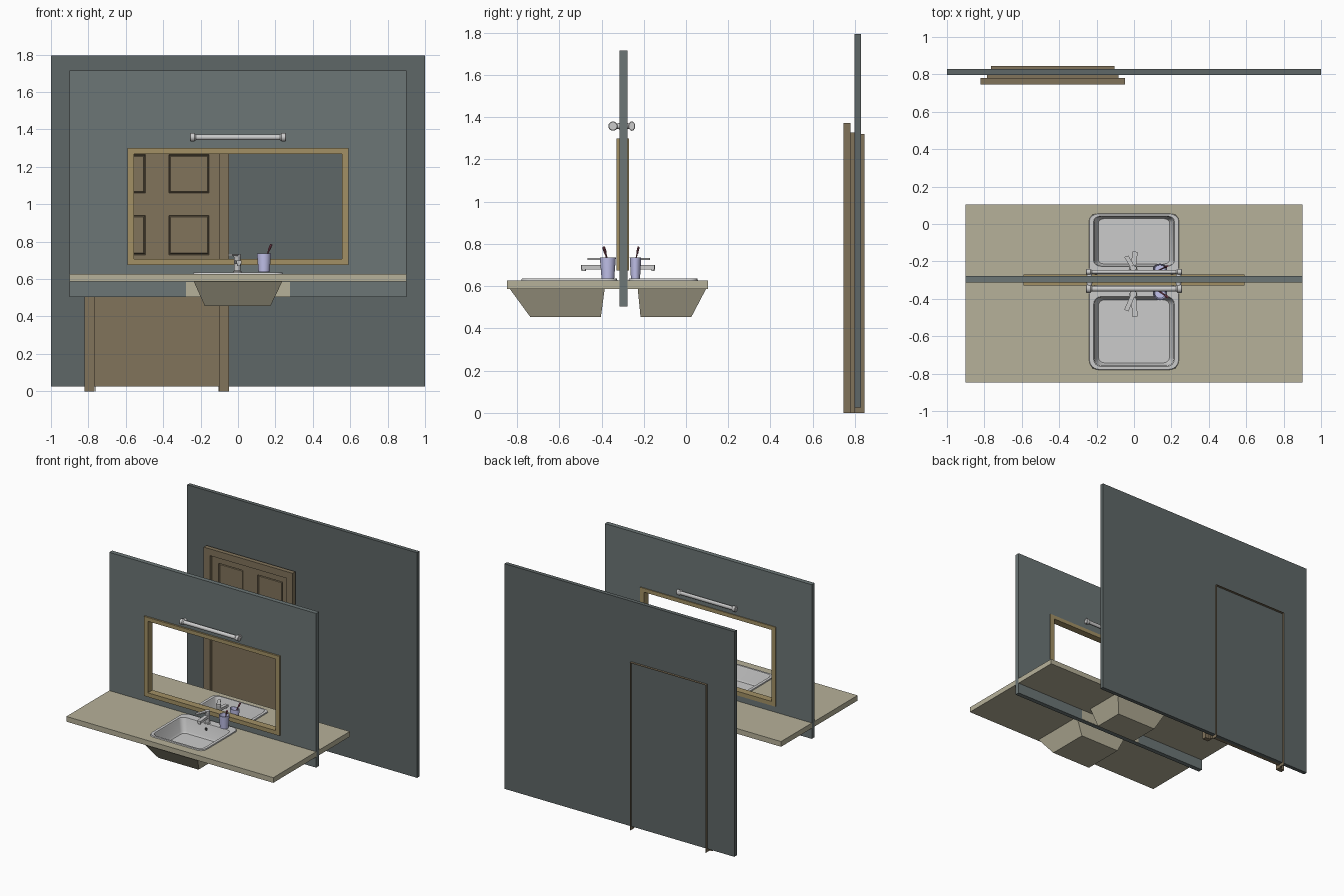
import bpy, bmesh, math
from mathutils import Matrix, Vector

if "Cube" in bpy.data.objects:
    bpy.data.objects.remove(bpy.data.objects["Cube"])

MIRROR_Y, SQUASH = -0.294, 0.72      # reflected half is flattened in depth


def mat(name, r, g, b):
    m = bpy.data.materials.new(name)
    m.diffuse_color = (r, g, b, 1)
    m.use_nodes = True
    m.node_tree.nodes["Principled BSDF"].inputs["Base Color"].default_value = m.diffuse_color
    return m


WALL = mat("slate_paint", 0.15, 0.182, 0.182)
BACK = mat("dark_slate_paint", 0.113, 0.135, 0.135)
WOOD = mat("door_wood", 0.22, 0.172, 0.105)
GOLD = mat("frame_wood", 0.36, 0.28, 0.13)
STONE = mat("counter_stone", 0.47, 0.44, 0.32)
STEEL = mat("steel", 0.72, 0.72, 0.73)
LILAC = mat("cup_plastic", 0.55, 0.55, 0.85)
RED = mat("brush_red", 0.35, 0.1, 0.15)
DARK = mat("dark", 0.03, 0.03, 0.03)


def finish(name, bm, material, smooth=False):
    bmesh.ops.recalc_face_normals(bm, faces=bm.faces)
    me = bpy.data.meshes.new(name)
    bm.to_mesh(me)
    bm.free()
    me.materials.append(material)
    ob = bpy.data.objects.new(name, me)
    bpy.context.collection.objects.link(ob)
    if smooth:
        bpy.ops.object.select_all(action='DESELECT')
        bpy.context.view_layer.objects.active = ob
        ob.select_set(True)
        bpy.ops.object.shade_smooth_by_angle(angle=math.radians(35))
    return ob


def loft(name, loops, material, cap0=True, cap1=True, smooth=False):
    """Skin a list of equally long closed loops."""
    bm = bmesh.new()
    rows = [[bm.verts.new(p) for p in l] for l in loops]
    n = len(rows[0])
    for a, b in zip(rows, rows[1:]):
        for i in range(n):
            bm.faces.new((a[i], a[(i + 1) % n], b[(i + 1) % n], b[i]))
    if cap0:
        bm.faces.new(rows[0])
    if cap1:
        bm.faces.new(rows[-1])
    return finish(name, bm, material, smooth)


def prism(name, xz, y0, y1, material):
    return loft(name, [[(x, y, z) for x, z in xz] for y in (y0, y1)], material)


def box(name, x0, x1, y0, y1, z0, z1, material):
    return prism(name, rect(x0, x1, z0, z1), y0, y1, material)


def rect(x0, x1, z0, z1):
    return [(x0, z0), (x1, z0), (x1, z1), (x0, z1)]


def ring(name, outer, inner, a, b, material, place):
    """Flat plate with a hole: outer/inner outlines extruded from a to b."""
    loops = [[place(u, v, d) for u, v in o]
             for o, d in ((outer, a), (outer, b), (inner, b), (inner, a), (outer, a))]
    ob = loft(name, loops, material, False, False)
    bm = bmesh.new()
    bm.from_mesh(ob.data)
    bmesh.ops.remove_doubles(bm, verts=bm.verts, dist=1e-5)
    bmesh.ops.recalc_face_normals(bm, faces=bm.faces)
    bm.to_mesh(ob.data)
    bm.free()
    return ob


def lathe(name, start, axis, profile, material, n=20):
    """Turned part: profile is (radius, distance) along axis."""
    q = Vector(axis).to_track_quat('Z', 'Y')
    loops = [[Vector(start) + q @ Vector((r * math.cos(k * math.tau / n),
              r * math.sin(k * math.tau / n), d)) for k in range(n)] for r, d in profile]
    return loft(name, loops, material, smooth=True)


def round_rect(x, y0, y1, r, z, n=5):
    pts = []
    for k, (cx, cy) in enumerate(((x - r, y1 - r), (r - x, y1 - r), (r - x, y0 + r), (x - r, y0 + r))):
        for i in range(n):
            a = (k + i / (n - 1)) * math.pi / 2
            pts.append((cx + r * math.cos(a), cy + r * math.sin(a), z))
    return pts


def arch(name, x0, x1, top, t, y0, y1):
    """Door surround standing on the floor."""
    prism(name, [(x0, 0), (x0, top), (x1, top), (x1, 0), (x1 - t, 0),
                 (x1 - t, top - t), (x0 + t, top - t), (x0 + t, 0)], y0, y1, WOOD)


upright = lambda u, v, d: (u, d, v)
level = lambda u, v, d: (u, v, d)

# Walls and mirror frame
box("back_wall", -1, 1, 0.797, 0.828, 0.025, 1.795, BACK)
ring("mirror_wall", rect(-0.9, 0.9, 0.503, 1.715), rect(-0.57, 0.57, 0.69, 1.285),
     -0.314, -0.278, WALL, upright)
ring("mirror_frame", rect(-0.59, 0.59, 0.675, 1.3), rect(-0.555, 0.555, 0.708, 1.27),
     -0.328, -0.271, GOLD, upright)
box("wall_patch", -0.278, 0.278, -0.316, -0.276, 0.505, 0.585, STONE)

# Door surround
arch("door_trim", -0.82, -0.048, 1.373, 0.053, 0.745, 0.78)
arch("door_stop", -0.785, -0.083, 1.328, 0.018, 0.78, 0.797)
arch("door_jamb", -0.765, -0.103, 1.32, 0.004, 0.797, 0.845)

# Panelled door
bm = bmesh.new()
xs = [-0.767, -0.71, -0.495, -0.37, -0.155, -0.101]
zs = [0.025, 0.73, 0.94, 1.06, 1.265, 1.322]
grid = [[bm.verts.new((x, 0.772, z)) for x in xs] for z in zs]
panels = []
for j in range(5):
    for i in range(5):
        f = bm.faces.new((grid[j][i], grid[j][i + 1], grid[j + 1][i + 1], grid[j + 1][i]))
        if i in (1, 3) and j in (1, 3):
            panels.append(f)
edges = [e for e in bm.edges if e.is_boundary]
skirt = bmesh.ops.extrude_edge_only(bm, edges=edges)["geom"]
for v in skirt:
    if isinstance(v, bmesh.types.BMVert):
        v.co.y = 0.797
bm.normal_update()
for t, d in ((0.005, -0.012), (0.008, 0.008)):
    bmesh.ops.inset_individual(bm, faces=panels, thickness=t, depth=d)
finish("door", bm, WOOD)

# Everything below is built in front of the mirror, then reflected
before = set(bpy.data.objects)

# Counter with sink cutout
ring("counter", rect(-0.9, 0.9, -0.847, -0.312), rect(-0.222, 0.222, -0.772, -0.38),
     0.587, 0.628, STONE, level)
loft("sink_housing", [[(x0, y0, z), (x1, y0, z), (x1, y1, z), (x0, y1, z)] for x0, x1, y0, y1, z in
     ((-0.237, 0.237, -0.835, -0.385, 0.588), (-0.177, 0.173, -0.738, -0.403, 0.455))],
     STONE, cap0=False)

# Sink rim and bowl
loft("sink", [round_rect(0.24, -0.78, -0.325, 0.05, 0.627),
              round_rect(0.238, -0.777, -0.327, 0.05, 0.636),
              round_rect(0.216, -0.762, -0.388, 0.04, 0.636),
              round_rect(0.212, -0.757, -0.391, 0.04, 0.628),
              round_rect(0.2, -0.75, -0.398, 0.035, 0.535),
              round_rect(0.19, -0.742, -0.406, 0.03, 0.522)], STEEL, cap0=False, smooth=True)
lathe("overflow_hole", (0, -0.391, 0.595), (0, -1, 0), [(0.012, 0), (0.012, 0.006)], DARK, 12)

# Tap: column, flat spout, nozzle and lever
lathe("tap_column", (-0.004, -0.375, 0.635), (0, 0, 1),
      [(0.024, 0), (0.024, 0.006), (0.018, 0.01), (0.018, 0.082), (0.02, 0.086), (0.018, 0.1)], STEEL)
spin = Matrix.Translation((-0.004, -0.375, 0))
spout = box("tap_spout", -0.014, 0.014, -0.122, 0.01, 0.68, 0.7, STEEL)
spout.data.transform(spin @ Matrix.Rotation(0.08, 4, 'Z'))
lathe("tap_nozzle", (0.005, -0.484, 0.685), (0, 0, -1), [(0.01, 0), (0.01, 0.014)], STEEL, 12)
lever = box("tap_lever", -0.012, 0.012, -0.095, 0.015, 0.724, 0.733, STEEL)
lever.data.transform(spin @ Matrix.Rotation(-0.4, 4, 'Z'))

# Cup with a toothbrush
lathe("cup", (0.139, -0.37, 0.637), (0, 0, 1),
      [(0.03, 0), (0.038, 0.1), (0.034, 0.1), (0.027, 0.008)], LILAC)
foot, tip = Vector((0.122, -0.35, 0.65)), Vector((0.178, -0.39, 0.785))
L = (tip - foot).length
lathe("toothbrush", foot, tip - foot,
      [(0.005, 0), (0.004, L * 0.75), (0.007, L * 0.8), (0.007, L)], RED, 8)

# Lamp bar on two mounts
lathe("lamp_tube", (-0.23, -0.346, 1.358), (1, 0, 0), [(0.015, 0), (0.015, 0.46)], STEEL)
for side, s in (("left", -1), ("right", 1)):
    lathe("lamp_cap_" + side, (s * 0.225, -0.346, 1.358), (s, 0, 0),
          [(0.015, 0), (0.022, 0.008), (0.022, 0.028), (0.019, 0.031)], STEEL)
    lathe("lamp_mount_" + side, (s * 0.238, -0.346, 1.358), (0, 1, 0),
          [(0.016, 0), (0.013, 0.02), (0.016, 0.034)], STEEL, 12)

# Reflected copies behind the mirror
M = (Matrix.Translation((0, MIRROR_Y, 0)) @ Matrix.Diagonal((1, -SQUASH, 1, 1))
     @ Matrix.Translation((0, -MIRROR_Y, 0)))
for ob in [o for o in bpy.data.objects if o not in before]:
    twin = ob.copy()
    twin.data = ob.data.copy()
    twin.name = "reflected_" + ob.name
    twin.data.transform(M)
    twin.data.flip_normals()
    bpy.context.collection.objects.link(twin)
